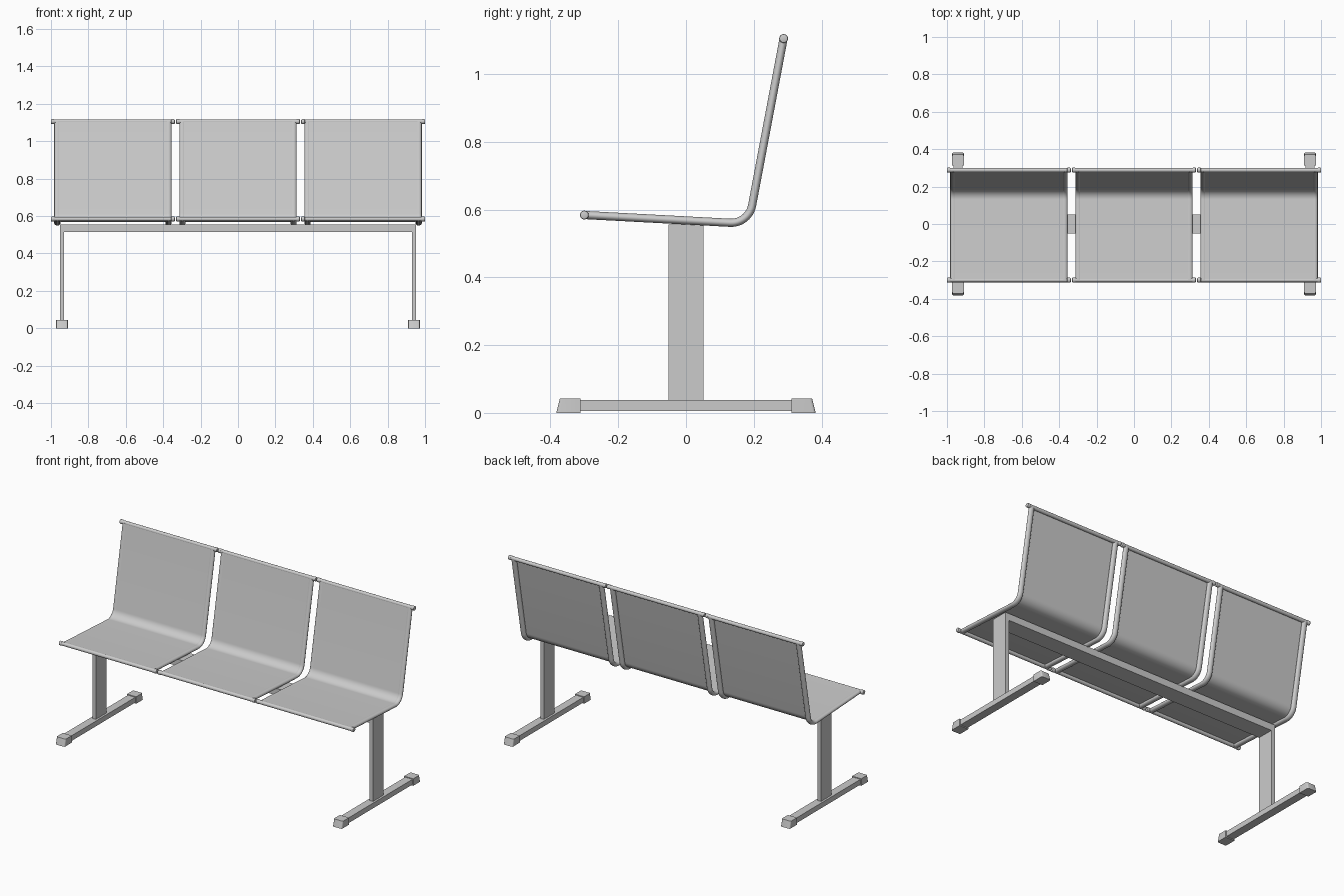
import bpy, bmesh
from math import sin, cos, pi, radians, atan2

if "Cube" in bpy.data.objects:
    bpy.data.objects.remove(bpy.data.objects["Cube"])

SEAT_X = (-0.669, 0.0, 0.669)


def finish(bm, name, smooth=True):
    bmesh.ops.recalc_face_normals(bm, faces=bm.faces[:])
    me = bpy.data.meshes.new(name)
    bm.to_mesh(me)
    bm.free()
    ob = bpy.data.objects.new(name, me)
    bpy.context.collection.objects.link(ob)
    if smooth:
        bpy.ops.object.select_all(action='DESELECT')
        ob.select_set(True)
        bpy.context.view_layer.objects.active = ob
        bpy.ops.object.shade_smooth_by_angle(angle=radians(35))
    return ob


def box(name, x0, x1, y0, y1, z0, z1):
    bm = bmesh.new()
    bmesh.ops.create_cube(bm, size=1)
    for v in bm.verts:
        v.co = ((x0 + x1) / 2 + v.co.x * (x1 - x0),
                (y0 + y1) / 2 + v.co.y * (y1 - y0),
                (z0 + z1) / 2 + v.co.z * (z1 - z0))
    return finish(bm, name, False)


def seat_path():
    """Side profile as (y, z, tangent angle): seat, rounded bend, back."""
    a0, a1 = atan2(-0.0229, 0.43), atan2(0.493, 0.093)
    r, cy, cz = 0.063, 0.1332, 0.624
    pts = [(-0.30, 0.584, a0)]
    for i in range(13):
        a = a0 + (a1 - a0) * i / 12
        pts.append((cy + r * sin(a), cz - r * cos(a), a))
    pts.append((0.288, 1.105, a1))
    return pts


def sweep(name, section):
    """Sweep a closed (x, normal offset) section along the seat profile."""
    bm = bmesh.new()
    rings = [[bm.verts.new((x, y - n * sin(a), z + n * cos(a))) for x, n in section]
             for y, z, a in seat_path()]
    k = len(section)
    for p, q in zip(rings, rings[1:]):
        for i in range(k):
            j = (i + 1) % k
            bm.faces.new((p[i], p[j], q[j], q[i]))
    bm.faces.new(rings[0])
    bm.faces.new(rings[-1])
    return finish(bm, name)


def rod(name, x0, x1, y, z, r, bevel=0.0):
    """Round bar along x."""
    bm = bmesh.new()
    ends = [[bm.verts.new((x, y + r * cos(2 * pi * i / 20), z + r * sin(2 * pi * i / 20)))
             for i in range(20)] for x in (x0, x1)]
    for i in range(20):
        j = (i + 1) % 20
        bm.faces.new((ends[0][i], ends[0][j], ends[1][j], ends[1][i]))
    caps = [bm.faces.new(e) for e in ends]
    if bevel:
        bmesh.ops.bevel(bm, geom=list({e for f in caps for e in f.edges}), offset=bevel,
                        segments=2, profile=0.5, affect='EDGES')
    return finish(bm, name)


# Three seats: sheet, two side rails, front and top rods with end caps
for n, cx in enumerate(SEAT_X, 1):
    sweep(f"seat_sheet_{n}", [(cx - 0.302, 0.006), (cx + 0.302, 0.006),
                              (cx + 0.302, 0.0105), (cx - 0.302, 0.0105)])
    for side, s in (("left", -1), ("right", 1)):
        sweep(f"side_rail_{side}_{n}",
              [(cx + s * 0.297 + 0.0165 * cos(2 * pi * i / 16), 0.012 * sin(2 * pi * i / 16))
               for i in range(16)])
    for part, y, z in (("front", -0.30, 0.584), ("top", 0.288, 1.105)):
        rod(f"{part}_rod_{n}", cx - 0.32, cx + 0.32, y, z, 0.0115)
        for side, s in (("left", -1), ("right", 1)):
            rod(f"{part}_rod_cap_{side}_{n}", cx + s * 0.311, cx + s * 0.331, y, z,
                0.013, 0.004)

# Cross beam under the seats
box("cross_beam", -0.932, 0.932, -0.052, 0.052, 0.514, 0.556)

# Legs, floor bars and tapered foot caps
for side, s in (("left", -1), ("right", 1)):
    c = s * 0.941
    leg = box(f"leg_{side}", c - 0.012, c + 0.012, -0.052, 0.052, 0.035, 0.556)
    box(f"floor_bar_{side}", c - 0.025, c + 0.025, -0.33, 0.33, 0.006, 0.038)
    for end, t in (("front", -1), ("back", 1)):
        bm = bmesh.new()
        prof = [(0.312, 0.001), (0.383, 0.001), (0.372, 0.044), (0.312, 0.044)]
        a, b = [[bm.verts.new((c + d, t * y, z)) for y, z in prof] for d in (-0.031, 0.031)]
        bm.faces.new(a)
        bm.faces.new(b)
        for i in range(4):
            j = (i + 1) % 4
            bm.faces.new((a[i], a[j], b[j], b[i]))
        for v in bm.verts:
            v.co.z -= 0.001
        bmesh.ops.recalc_face_normals(bm, faces=bm.faces[:])
        # round the outer upright corners
        corner = [e for e in bm.edges if all(abs(v.co.y) > 0.35 for v in e.verts)
                  and abs(e.verts[0].co.z - e.verts[1].co.z) > 0.01]
        bmesh.ops.bevel(bm, geom=corner, offset=0.008, segments=3, profile=0.5,
                        affect='EDGES')
        finish(bm, f"foot_cap_{end}_{side}")
